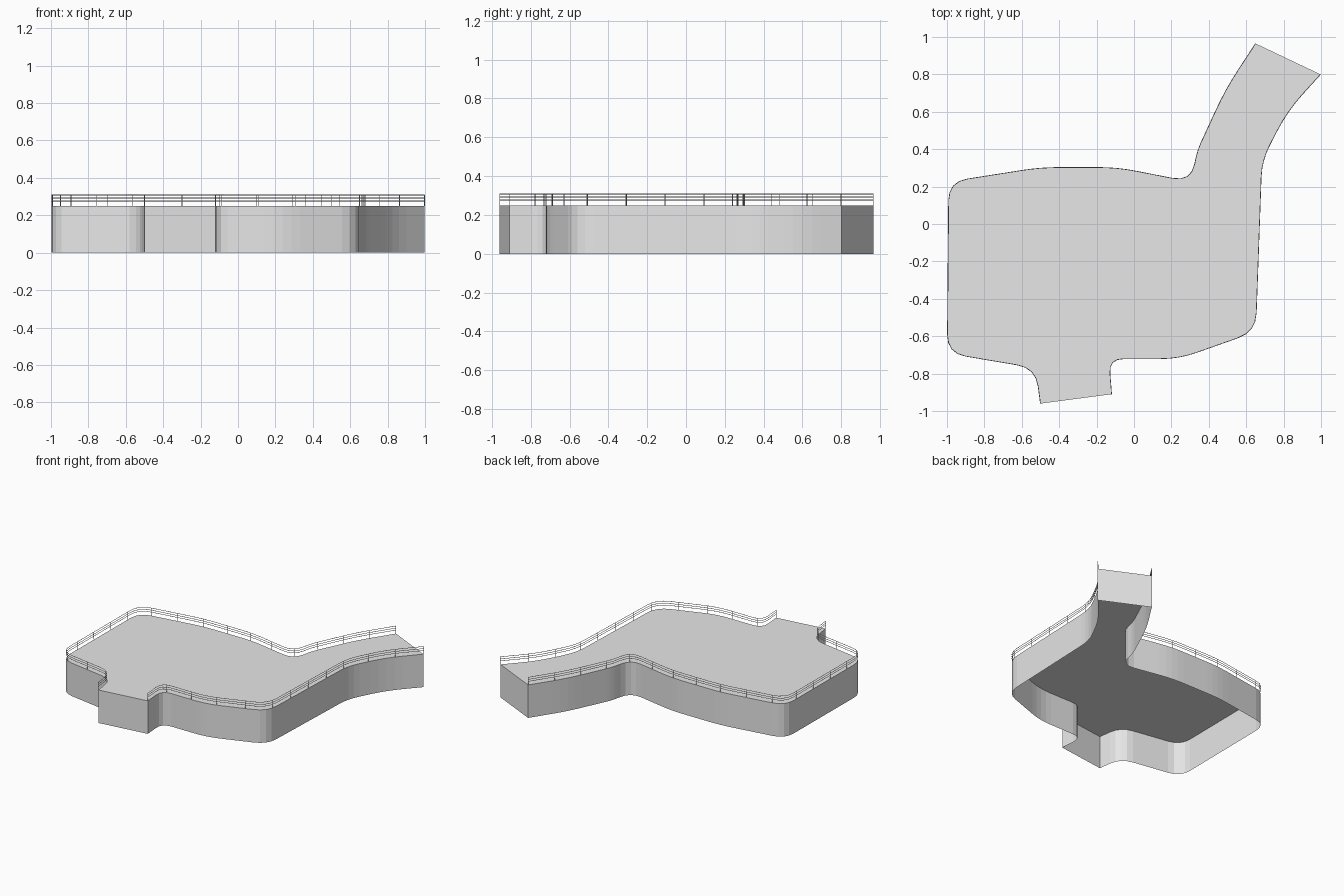
import bpy
import bmesh
from mathutils import Vector

DECK_Z = 0.25
RAIL_HEIGHTS = (0.277, 0.292, 0.308)
POST_SPACING = 0.2
RAIL_RADIUS = 0.002

cube = bpy.data.objects.get("Cube")
if cube:
    bpy.data.objects.remove(cube, do_unlink=True)


def make_material(name, color):
    mat = bpy.data.materials.new(name)
    mat.use_nodes = True
    mat.diffuse_color = color
    mat.node_tree.nodes["Principled BSDF"].inputs["Base Color"].default_value = color
    return mat


def rounded_path(corners, segments=4):
    """Turn (x, y, cut) corners into a path whose corners are softened by short arcs."""
    points = [Vector((x, y)) for x, y, cut in corners]
    path = [points[0]]
    for before, corner, after, (_, _, cut) in zip(points, points[1:], points[2:], corners[1:]):
        start = corner + (before - corner).normalized() * cut
        end = corner + (after - corner).normalized() * cut
        for i in range(segments + 1):
            t = i / segments
            path.append(start.lerp(corner, t).lerp(corner.lerp(end, t), t))
    path.append(points[-1])
    return path


def evenly_spaced(path, spacing):
    """Points along the path at equal distances, both ends included."""
    lengths = [(b - a).length for a, b in zip(path, path[1:])]
    count = round(sum(lengths) / spacing)
    step = sum(lengths) / count
    spots, travelled, target = [path[0]], 0.0, step
    for a, b, length in zip(path, path[1:], lengths):
        while len(spots) < count and travelled + length >= target:
            spots.append(a.lerp(b, (target - travelled) / length))
            target += step
        travelled += length
    return spots + [path[-1]]


def add_spline(curve, points):
    spline = curve.splines.new("POLY")
    spline.points.add(len(points) - 1)
    for target, point in zip(spline.points, points):
        target.co = (*point, 1)


def make_curve(name, lines, mat):
    curve = bpy.data.curves.new(name, "CURVE")
    curve.dimensions = "3D"
    curve.bevel_depth = RAIL_RADIUS
    curve.bevel_resolution = 0
    curve.use_fill_caps = True
    for line in lines:
        add_spline(curve, line)
    curve.materials.append(mat)
    obj = bpy.data.objects.new(name, curve)
    bpy.context.collection.objects.link(obj)


def make_railing(name, path, mat):
    rails = [[(p.x, p.y, z) for p in path] for z in RAIL_HEIGHTS]
    posts = [[(p.x, p.y, DECK_Z), (p.x, p.y, RAIL_HEIGHTS[-1])]
             for p in evenly_spaced(path, POST_SPACING)]
    make_curve(name + "_rails", rails, mat)
    make_curve(name + "_posts", posts, mat)


def make_platform(name, outline, mat):
    """Deck with walls below it, open underneath."""
    bm = bmesh.new()
    top = [bm.verts.new((p.x, p.y, DECK_Z)) for p in outline]
    base = [bm.verts.new((p.x, p.y, 0)) for p in outline]
    bm.faces.new(top)
    for i in range(len(outline)):
        bm.faces.new((top[i - 1], base[i - 1], base[i], top[i]))
    mesh = bpy.data.meshes.new(name)
    bm.to_mesh(mesh)
    bm.free()
    mesh.materials.append(mat)
    obj = bpy.data.objects.new(name, mesh)
    bpy.context.collection.objects.link(obj)


grey = make_material("light_grey", (0.8, 0.8, 0.8, 1))

# Edge from the back walkway around the right side to the front stub
right_edge = rounded_path([
    (0.65, 0.965, 0), (0.49, 0.72, 0.12), (0.34, 0.395, 0.05),
    (0.305, 0.225, 0.1), (-0.09, 0.302, 0.1), (-0.5, 0.302, 0.1),
    (-0.99, 0.225, 0.1), (-0.998, -0.69, 0.1), (-0.525, -0.77, 0.1),
    (-0.5, -0.96, 0),
])

# Edge from the front stub around the left side to the back walkway
left_edge = rounded_path([
    (-0.12, -0.91, 0), (-0.135, -0.72, 0.08), (0.24, -0.72, 0.1),
    (0.65, -0.575, 0.1), (0.683, 0.34, 0.09), (0.82, 0.605, 0.12),
    (0.997, 0.8, 0),
])

make_platform("platform", right_edge + left_edge, grey)
make_railing("right_railing", right_edge, grey)
make_railing("left_railing", left_edge, grey)
